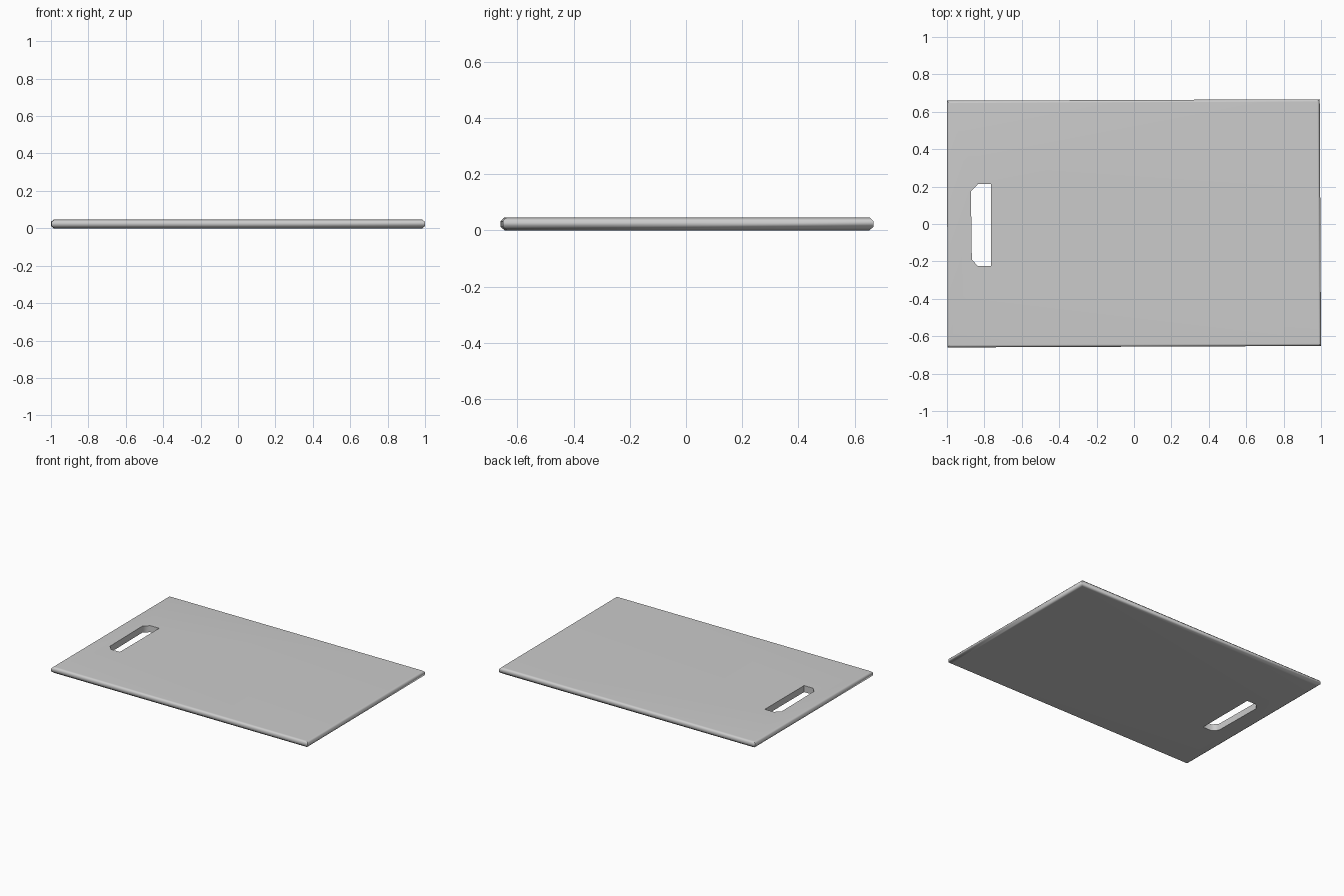
import bpy, bmesh, math

if "Cube" in bpy.data.objects:
    bpy.data.objects.remove(bpy.data.objects["Cube"])

# slightly uneven board outline, counter-clockwise
OUTLINE = [(-0.997, -0.66), (1.0, -0.652), (0.993, 0.667), (-1.0, 0.659)]
# handle slot with two clipped corners on the outer side
SLOT = [(-0.765, -0.225), (-0.765, 0.213), (-0.835, 0.213),
        (-0.872, 0.175), (-0.867, -0.19), (-0.835, -0.225)]
# edge profile: (inset, height)
EDGE = [(0.015, 0.0), (0.0, 0.012), (0.0, 0.034), (0.013, 0.046)]


def ring(bm, points, z, inset=0.0):
    return [bm.verts.new((x - math.copysign(inset, x), y - math.copysign(inset, y), z))
            for x, y in points]


def skin(bm, a, b):
    n = len(a)
    for i in range(n):
        j = (i + 1) % n
        bm.faces.new((a[i], a[j], b[j], b[i]))


def loop_edges(bm, r):
    return [bm.edges.get((r[i], r[(i + 1) % len(r)])) for i in range(len(r))]


bm = bmesh.new()

# rounded outer edge
outer = [ring(bm, OUTLINE, z, inset) for inset, z in EDGE]
for a, b in zip(outer, outer[1:]):
    skin(bm, a, b)

# slot walls
inner = [ring(bm, SLOT, EDGE[0][1]), ring(bm, SLOT, EDGE[-1][1])]
skin(bm, inner[0], inner[1])

# flat bottom and top around the slot
for o, s, up in ((outer[0], inner[0], -1), (outer[-1], inner[1], 1)):
    bmesh.ops.triangle_fill(bm, edges=loop_edges(bm, o) + loop_edges(bm, s),
                            use_beauty=True, normal=(0, 0, up))
bmesh.ops.recalc_face_normals(bm, faces=bm.faces)

mesh = bpy.data.meshes.new("cutting_board")
bm.to_mesh(mesh)
bm.free()
board = bpy.data.objects.new("cutting_board", mesh)
bpy.context.collection.objects.link(board)

# soft shading on the edge, flat faces kept flat
bpy.context.view_layer.objects.active = board
board.select_set(True)
bpy.ops.object.shade_smooth_by_angle(angle=math.radians(55))
weighted = board.modifiers.new("weighted_normals", 'WEIGHTED_NORMAL')
weighted.keep_sharp = True
